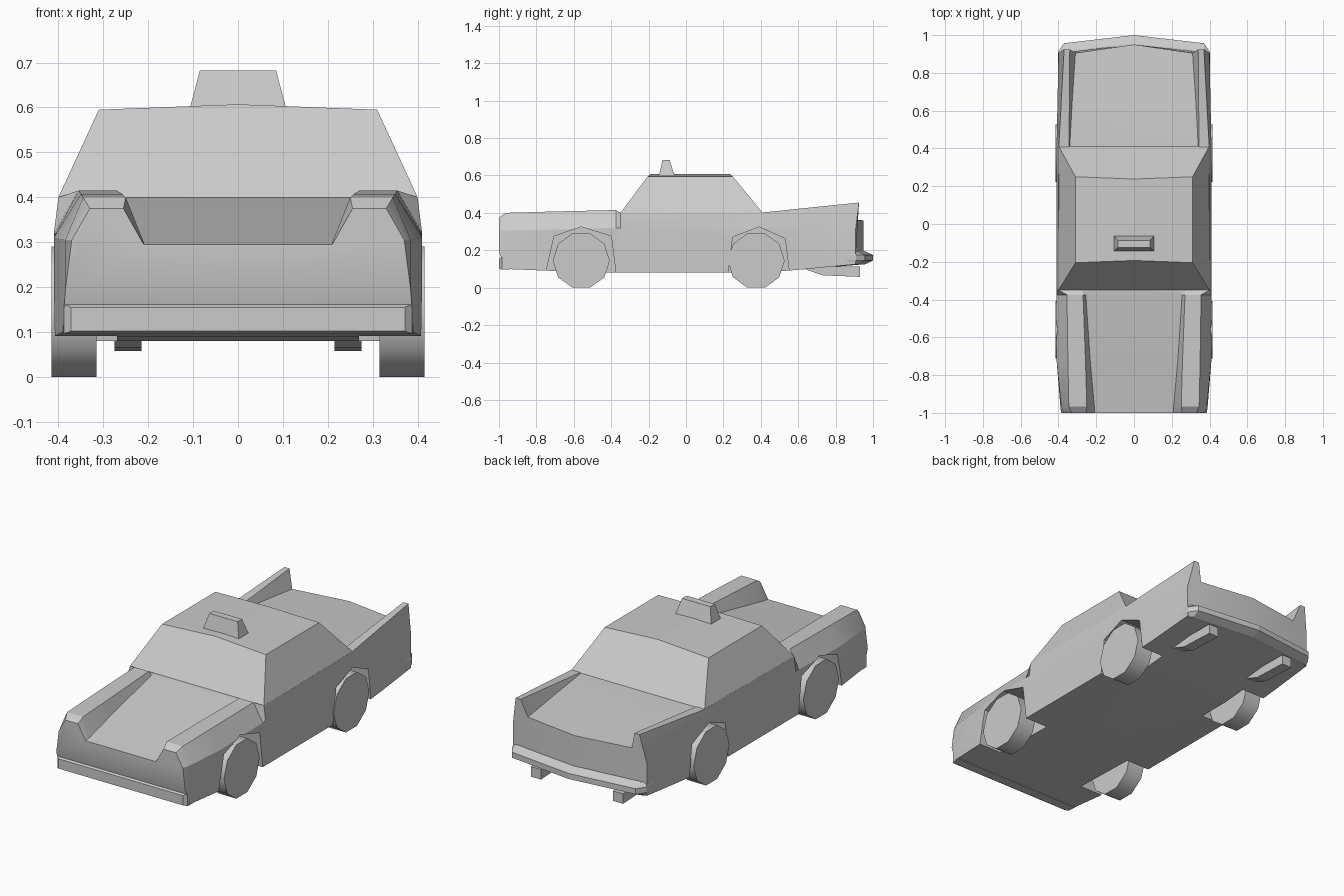
import bpy, bmesh, math

if "Cube" in bpy.data.objects:
    bpy.data.objects.remove(bpy.data.objects["Cube"])


def loft(name, rings, closed=False, smooth=None):
    """Skin right-hand half rings of (x, y, z) points, cap both ends, mirror across x."""
    bm = bmesh.new()
    vs = [[bm.verts.new(p) for p in r] for r in rings]
    n = len(rings[0])
    for a, b in zip(vs, vs[1:]):
        for i in range(n if closed else n - 1):
            j = (i + 1) % n
            bm.faces.new((a[i], a[j], b[j], b[i]))
    bm.faces.new(vs[0])
    bm.faces.new(vs[-1])
    bmesh.ops.mirror(bm, geom=bm.verts[:] + bm.edges[:] + bm.faces[:], axis='X', merge_dist=1e-4)
    bmesh.ops.remove_doubles(bm, verts=bm.verts[:], dist=1e-5)
    bmesh.ops.recalc_face_normals(bm, faces=bm.faces[:])
    mesh = bpy.data.meshes.new(name)
    bm.to_mesh(mesh)
    bm.free()
    ob = bpy.data.objects.new(name, mesh)
    bpy.context.collection.objects.link(ob)
    if smooth:
        shade(ob, smooth)
    return ob


def activate(ob):
    bpy.ops.object.select_all(action='DESELECT')
    ob.select_set(True)
    bpy.context.view_layer.objects.active = ob


def shade(ob, degrees):
    activate(ob)
    bpy.ops.object.shade_smooth_by_angle(angle=math.radians(degrees))


def prism(name, profile, x0, x1, smooth=None):
    """Side profile of (y, z) points pulled along x, on both sides of the car."""
    return loft(name, [[(x, y, z) for y, z in profile] for x in (x0, x1)], True, smooth)


# Body stations: y, then (x, z) of sill, shoulder, fender outer, fender inner, gutter, and deck z
stations = [
    (-1.0,  (.385, .19), (.37, .305), (.33, .375), (.255, .375), (.21, .295), .295),
    (-.965, (.39, .10), (.385, .305), (.345, .40), (.25, .40), (.21, .30), .30),
    (-.72,  (.41, .09), (.41, .31), (.35, .407), (.257, .407), (.232, .34), .34),
    (-.375, (.41, .08), (.41, .32), (.355, .415), (.27, .415), (.255, .397), .397),
    (-.35,  (.41, .08), (.41, .32), (.40, .40), (.27, .40), (.25, .40), .40),
    (.41,   (.41, .08), (.41, .32), (.398, .402), (.345, .402), (.34, .40), .40),
    (.65,   (.405, .10), (.405, .31), (.385, .427), (.342, .427), (.327, .38), .38),
    (.905,  (.40, .125), (.40, .30), (.37, .455), (.34, .455), (.31, .36), .36),
]
rings = []
for y, sill, *rest, deck in stations:
    rings.append([(x, y, z) for x, z in [(0, sill[1]), sill, *rest, (0, deck)]])
# Pointed tail and raked fin tips
rings[-1] = [(x, y + .045 * max(0, 1 - x / .31) + (.02 if z > .4 else 0), z)
             for x, y, z in rings[-1]]
body = loft("car_body", rings)

# Wheel wells cut into the body
front_arch = [(-.755, .0), (-.745, .10), (-.705, .275), (-.56, .325),
              (-.40, .275), (-.375, .08), (-.37, .0)]
rear_arch = [(.215, .0), (.225, .08), (.25, .27), (.39, .325),
             (.53, .262), (.55, .10), (.555, .0)]
for name, arch in (("front_well_cutter", front_arch), ("rear_well_cutter", rear_arch)):
    cutter = prism(name, arch, .27, .5)
    cutter.hide_render = True
    mod = body.modifiers.new("well", 'BOOLEAN')
    mod.operation = 'DIFFERENCE'
    mod.solver = 'EXACT'
    mod.object = cutter
    activate(body)
    bpy.ops.object.modifier_apply(modifier=mod.name)
    bpy.data.objects.remove(cutter)
shade(body, 25)

# Cabin with slightly crowned roof
loft("cabin", [
    [(0, -.35, .40), (.40, -.35, .40), (.398, .41, .40), (0, .41, .40)],
    [(0, -.193, .607), (.31, -.205, .595), (.31, .25, .595), (0, .238, .607)],
])

# Roof sign
loft("roof_sign", [[(0, y0, z), (x, y0, z), (x, y1, z), (0, y1, z)]
                   for x, y0, y1, z in ((.108, -.146, -.06, .595), (.085, -.125, -.087, .682))])

# Front bumper with chamfered face
loft("front_bumper", [[(0, y, z0), (x, y, z0), (x, y, z1), (0, y, z1)]
                      for y, x, z0, z1 in ((-1, .372, .102, .155), (-.985, .388, .096, .163),
                                           (-.94, .39, .096, .163))])

# Rear bumper, pointed at the centre
loft("rear_bumper", [[(0, .85, z), (x, .85, z), (x, ya, z), (.37, yb, z), (0, yc, z)]
                     for z, x, ya, yb, yc in ((.124, .395, .9, .915, .955), (.145, .402, .91, .957, 1.0),
                                              (.175, .402, .91, .957, 1.0), (.195, .395, .9, .915, .955))])

# Exhaust pipes
prism("exhaust_pipes", [(.62, .105), (.73, .066), (.93, .058), (.93, .112), (.7, .112)], .215, .275)

# Ten-sided wheels
for name, yc in (("front_wheels", -.56), ("rear_wheels", .375)):
    r = .1525
    circle = [(yc + r * math.cos(i * math.tau / 10), .145 + r * math.sin(i * math.tau / 10))
              for i in range(10)]
    prism(name, circle, .315, .415, smooth=40)
